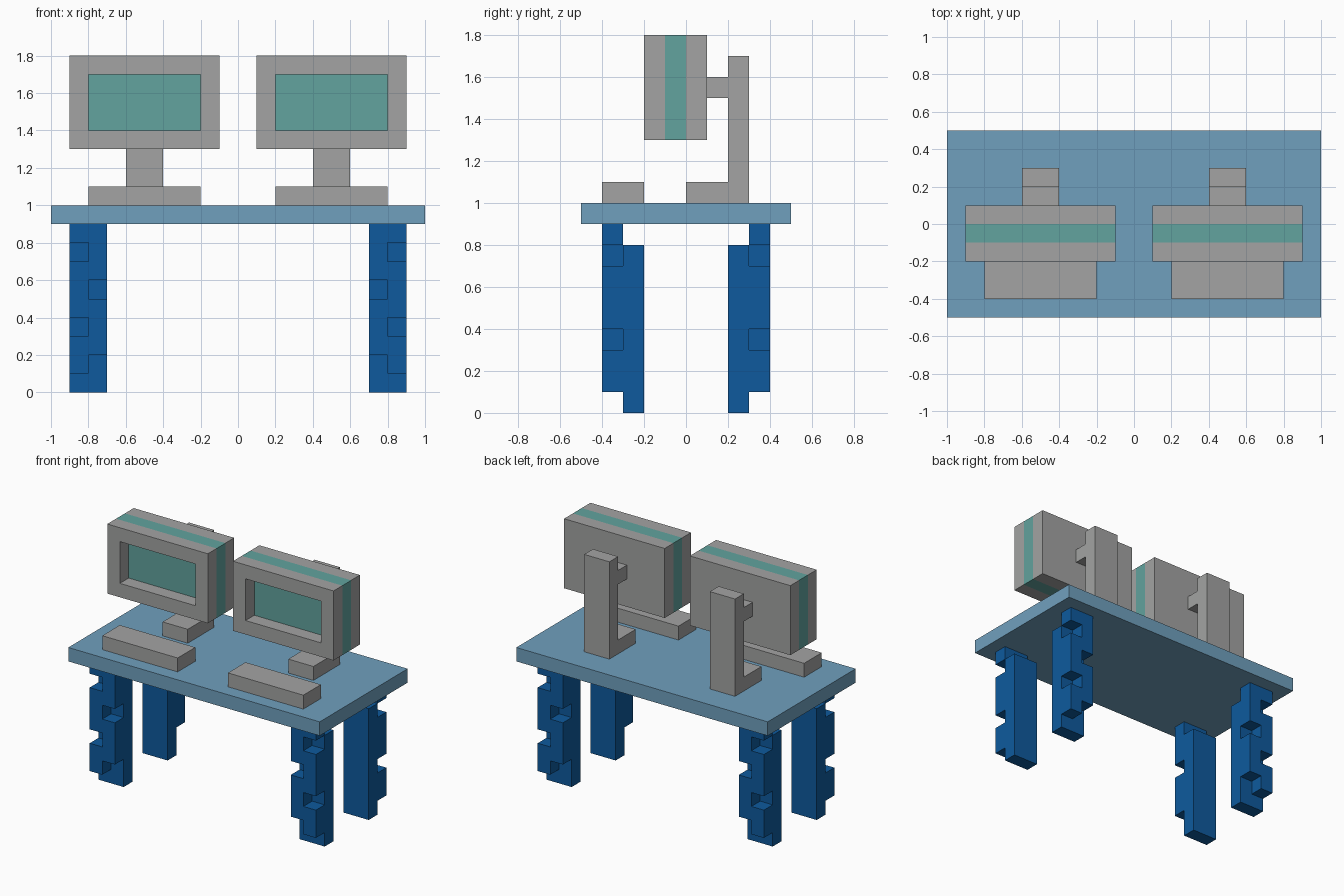
import bpy, bmesh
from mathutils import Vector

cube = bpy.data.objects.get("Cube")
if cube:
    bpy.data.objects.remove(cube, do_unlink=True)


def material(name, rgb):
    m = bpy.data.materials.new(name)
    m.use_nodes = True
    m.diffuse_color = (*rgb, 1)
    bsdf = next(n for n in m.node_tree.nodes if n.type == 'BSDF_PRINCIPLED')
    bsdf.inputs["Base Color"].default_value = (*rgb, 1)
    return m


GREY = material("grey plastic", (0.366, 0.370, 0.366))
TEAL = material("teal screen", (0.122, 0.366, 0.342))
LIGHT_BLUE = material("light blue top", (0.163, 0.352, 0.515))
DARK_BLUE = material("dark blue legs", (0.0044, 0.102, 0.337))


def finish(bm, name, *mats):
    bmesh.ops.recalc_face_normals(bm, faces=bm.faces)
    mesh = bpy.data.meshes.new(name)
    bm.to_mesh(mesh)
    bm.free()
    for m in mats:
        mesh.materials.append(m)
    obj = bpy.data.objects.new(name, mesh)
    bpy.context.scene.collection.objects.link(obj)
    return obj


def box(lo, hi):
    bm = bmesh.new()
    bmesh.ops.create_cube(bm, size=1)
    lo, hi = Vector(lo), Vector(hi)
    for v in bm.verts:
        v.co = (lo + hi) / 2 + v.co * (hi - lo)
    return bm


# Table top
finish(box((-1, -0.5, 0.9), (1, 0.5, 1.0)), "table_top", LIGHT_BLUE)


# Legs: a 2 x 2 x 9 block column with notches cut from its outer sides
STEP = 0.1
notches = {(0, 0, 8), (1, 0, 8), (0, 1, 0), (1, 1, 0),    # top inside, bottom outside
           (1, 1, 7), (1, 1, 3), (0, 1, 5), (0, 1, 1)}    # alternating side notches
cells = {(i, j, k) for i in (0, 1) for j in (0, 1) for k in range(9)} - notches
bm = bmesh.new()
for cell in cells:
    for axis in range(3):
        for side in (0, 1):
            neighbour = list(cell)
            neighbour[axis] += 2 * side - 1
            if tuple(neighbour) in cells:
                continue
            quad = []
            for a, b in ((0, 0), (1, 0), (1, 1), (0, 1)):
                p = list(cell)
                p[axis] += side
                p[(axis + 1) % 3] += a
                p[(axis + 2) % 3] += b
                quad.append(bm.verts.new(Vector(p) * STEP + Vector((0.7, 0.2, 0))))
            face = bm.faces.new(quad if side else quad[::-1])
bmesh.ops.remove_doubles(bm, verts=bm.verts, dist=0.001)
bmesh.ops.dissolve_limit(bm, angle_limit=0.01, verts=bm.verts, edges=bm.edges)
legs = finish(bm, "table_legs", DARK_BLUE)
mirror = legs.modifiers.new("four_legs", 'MIRROR')
mirror.use_axis = (True, True, False)
mirror.use_mirror_merge = False


# Two workstations, one on each half of the table
stand_profile = [(0, 1), (0.3, 1), (0.3, 1.7), (0.2, 1.7), (0.2, 1.6), (0.1, 1.6),
                 (0.1, 1.5), (0.2, 1.5), (0.2, 1.1), (0, 1.1)]

for side, cx in (("left", 0.5), ("right", -0.5)):
    # Housing with a coloured band and a recessed screen
    bm = box((cx - 0.4, -0.2, 1.3), (cx + 0.4, 0.1, 1.8))
    for y in (-0.1, 0.0):
        bmesh.ops.bisect_plane(bm, geom=bm.verts[:] + bm.edges[:] + bm.faces[:],
                               plane_co=(0, y, 0), plane_no=(0, 1, 0))
    front = [f for f in bm.faces if f.calc_center_median().y < -0.19]
    bmesh.ops.inset_region(bm, faces=front, thickness=0.1, use_even_offset=True)
    bmesh.ops.inset_individual(bm, faces=front, thickness=0, depth=-0.1)
    for f in bm.faces:
        f.material_index = int(-0.11 < f.calc_center_median().y < 0.01)
    finish(bm, side + "_monitor", GREY, TEAL)

    # Stand: foot, post and arm in one extruded profile
    bm = bmesh.new()
    face = bm.faces.new([bm.verts.new((cx - 0.1, y, z)) for y, z in stand_profile])
    moved = bmesh.ops.extrude_face_region(bm, geom=[face])["geom"]
    bmesh.ops.translate(bm, vec=(0.2, 0, 0),
                        verts=[g for g in moved if isinstance(g, bmesh.types.BMVert)])
    if not face.is_valid or all(len(e.link_faces) == 1 for e in face.edges):
        raise RuntimeError("stand profile is not closed")
    finish(bm, side + "_monitor_stand", GREY)

    # Keyboard
    finish(box((cx - 0.3, -0.4, 1.0), (cx + 0.3, -0.2, 1.1)), side + "_keyboard", GREY)
